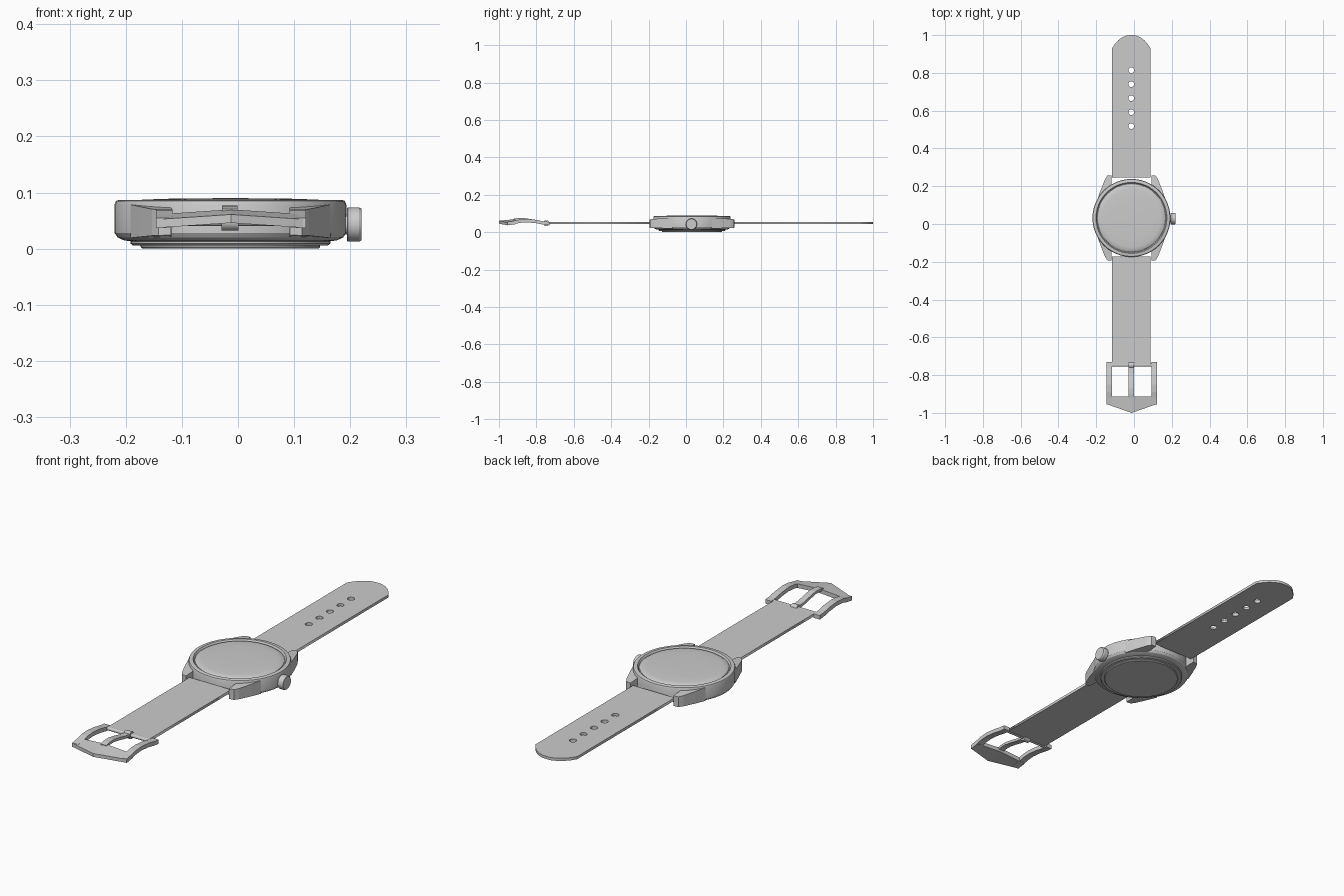
import bpy, bmesh, math
from mathutils import Vector, Matrix

if "Cube" in bpy.data.objects:
    bpy.data.objects.remove(bpy.data.objects["Cube"])

CX, CY = -0.0135, 0.032   # watch head centre
SX = -0.0145              # strap centre line


def finish(name, bm, smooth=None):
    bmesh.ops.recalc_face_normals(bm, faces=bm.faces)
    me = bpy.data.meshes.new(name)
    bm.to_mesh(me)
    bm.free()
    ob = bpy.data.objects.new(name, me)
    bpy.context.collection.objects.link(ob)
    if smooth:
        bpy.ops.object.select_all(action='DESELECT')
        ob.select_set(True)
        bpy.context.view_layer.objects.active = ob
        bpy.ops.object.shade_smooth_by_angle(angle=math.radians(smooth))
    return ob


def loft(name, rings, smooth=None):
    """Skin equal-sized closed rings and cap both ends."""
    bm = bmesh.new()
    vs = [[bm.verts.new(p) for p in r] for r in rings]
    n = len(rings[0])
    for a, b in zip(vs, vs[1:]):
        for i in range(n):
            j = (i + 1) % n
            bm.faces.new((a[i], a[j], b[j], b[i]))
    bm.faces.new(vs[0])
    bm.faces.new(vs[-1])
    return finish(name, bm, smooth)


def disc(name, profile, segs=48, smooth=30):
    """Turned part about the vertical axis of the watch head."""
    ang = [2 * math.pi * i / segs for i in range(segs)]
    return loft(name, [[(CX + r * math.cos(a), CY + r * math.sin(a), z) for a in ang]
                       for r, z in profile], smooth)


def rod(name, centre, profile, segs=24):
    """Turned part about the x axis; profile is (x, radius)."""
    ang = [2 * math.pi * i / segs for i in range(segs)]
    return loft(name, [[(x, centre[0] + r * math.cos(a), centre[1] + r * math.sin(a)) for a in ang]
                       for x, r in profile], 30)


def side_plate(name, path, thick, x0, x1):
    """Strip following (y, z) top path, with given thickness and x range."""
    return loft(name, [[(x0, y, z), (x1, y, z), (x1, y, z - thick), (x0, y, z - thick)]
                       for y, z in path])


def strap(name, outline, holes=()):
    """Flat filled outline with punched round holes."""
    cu = bpy.data.curves.new(name, 'CURVE')
    cu.dimensions = '2D'
    cu.fill_mode = 'BOTH'
    cu.extrude = 0.006
    loops = [outline] + [[(SX + 0.015 * math.cos(k * math.pi / 8), y + 0.015 * math.sin(k * math.pi / 8))
                          for k in range(16)] for y in holes]
    for pts in loops:
        sp = cu.splines.new('POLY')
        sp.points.add(len(pts) - 1)
        for p, (x, y) in zip(sp.points, pts):
            p.co = (x, y, 0, 1)
        sp.use_cyclic_u = True
    ob = bpy.data.objects.new(name, cu)
    ob.location.z = 0.049
    bpy.context.collection.objects.link(ob)
    bpy.ops.object.select_all(action='DESELECT')
    ob.select_set(True)
    bpy.context.view_layer.objects.active = ob
    bpy.ops.object.convert(target='MESH')


# Case body with bezel rim and recess for the crystal
disc("case", [(0.17, 0.012), (0.19, 0.015), (0.201, 0.020), (0.2065, 0.028), (0.2065, 0.079),
              (0.204, 0.085), (0.199, 0.087), (0.188, 0.087), (0.183, 0.079), (0.17, 0.078)])

# Domed crystal
disc("crystal", [(0.181, 0.075), (0.180, 0.081), (0.174, 0.085), (0.155, 0.0875),
                 (0.11, 0.089), (0.05, 0.0898), (0.01, 0.09)])

# Stepped case back
disc("case_back_ring", [(0.178, 0.016), (0.178, 0.009), (0.174, 0.006), (0.15, 0.006)])
disc("case_back", [(0.16, 0.01), (0.16, 0.003), (0.157, 0.0), (0.05, 0.0)])

# Crown and stem on the right side
rod("crown_stem", (CY - 0.003, 0.043), [(0.17, 0.018), (0.2, 0.018)])
rod("crown", (CY - 0.003, 0.043), [(0.194, 0.029), (0.196, 0.0305), (0.216, 0.0305), (0.22, 0.028)])

# Four lugs: plan outline mirrored in x and y
lug = [(0.105, 0.15), (0.105, 0.22), (0.106, 0.226), (0.128, 0.224), (0.140, 0.205),
       (0.162, 0.15), (0.178, 0.105), (0.15, 0.09)]
for sx, side in ((-1, "left"), (1, "right")):
    for sy, end in ((-1, "front"), (1, "back")):
        def ring(z0, slope):
            return [(CX + sx * x, CY + sy * y, z0 + slope * (0.226 - y)) for x, y in lug]
        loft(f"lug_{side}_{end}", [ring(0.024, -0.04), ring(0.069, 0.08)])

# Long strap half with rounded tip and five holes
tip = [(0.102, 0.246), (0.102, 0.93), (0.088, 0.952), (0.068, 0.974), (0.045, 0.99), (0.02, 0.999)]
strap("strap_long", [(SX + x, y) for x, y in tip] + [(SX, 1.0)] + [(SX - x, y) for x, y in reversed(tip)],
      [0.518 + 0.074 * i for i in range(5)])

# Short strap half
strap("strap_short", [(SX - 0.102, -0.745), (SX + 0.102, -0.745), (SX + 0.102, -0.173), (SX - 0.102, -0.173)])

# Buckle: two curved arms
arm = [(-0.73, 0.055), (-0.76, 0.058), (-0.80, 0.066), (-0.85, 0.071), (-0.89, 0.068), (-0.925, 0.06), (-0.955, 0.055)]
for s, side in ((-1, "left"), (1, "right")):
    side_plate("buckle_arm_" + side, arm, 0.018, SX + s * 0.104 + 0.002, SX + s * 0.134 + 0.002)

# Buckle: pointed, bowed end bar
stations = [(-0.134, -0.953, 0.037), (0, -1.0, 0.046), (0.134, -0.953, 0.037)]
loft("buckle_end", [[(SX + 0.002 + x, -0.912, z + 0.006), (SX + 0.002 + x, yo, z),
                     (SX + 0.002 + x, yo, z + 0.015), (SX + 0.002 + x, -0.912, z + 0.024)]
                    for x, yo, z in stations])

# Buckle pin, tongue barrel and tongue
rod("buckle_pin", (-0.747, 0.048), [(SX - 0.13, 0.008), (SX + 0.13, 0.008)], 16)
rod("tongue_barrel", (-0.747, 0.048), [(SX - 0.015, 0.016), (SX + 0.015, 0.016)], 16)
side_plate("buckle_tongue", [(-0.75, 0.057), (-0.79, 0.061), (-0.83, 0.070), (-0.87, 0.077),
                             (-0.90, 0.076), (-0.925, 0.071)], 0.012, SX - 0.014, SX + 0.014)
